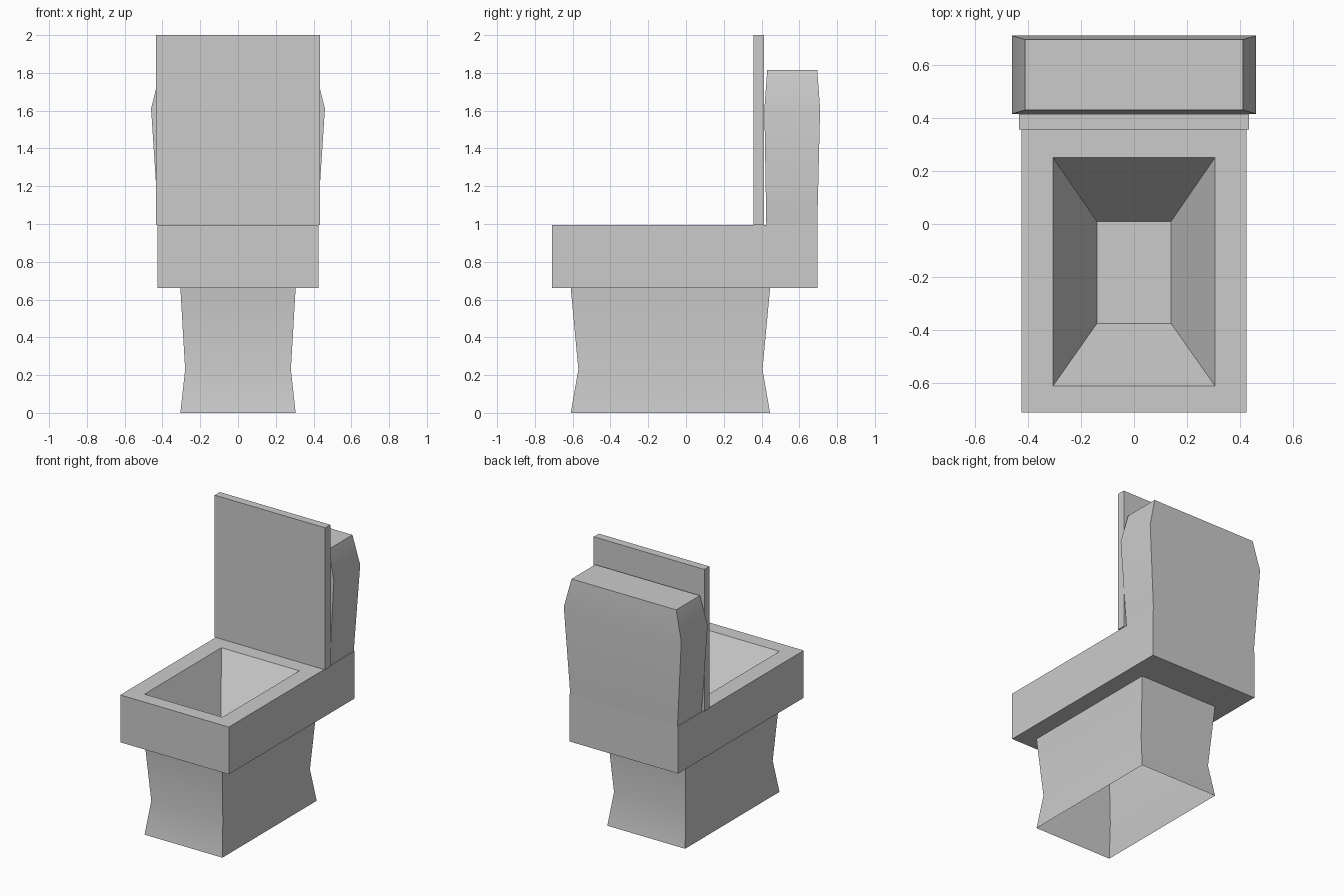
import bpy
import bmesh
from math import radians

cube = bpy.data.objects.get("Cube")
if cube:
    bpy.data.objects.remove(cube, do_unlink=True)

# Single ceramic colour
ceramic = bpy.data.materials.new("grey_ceramic")
ceramic.use_nodes = True
colour = (0.6, 0.6, 0.6, 1)
ceramic.diffuse_color = colour
ceramic.node_tree.nodes["Principled BSDF"].inputs["Base Color"].default_value = colour


def loft(name, rings, close_end=False):
    """Skin rectangular rings (half width, y front, y back, z); the first is capped."""
    bm = bmesh.new()
    loops = [[bm.verts.new(p) for p in
              ((-w, y0, z), (w, y0, z), (w, y1, z), (-w, y1, z))]
             for w, y0, y1, z in rings]
    bm.faces.new(loops[0])
    for a, b in zip(loops, loops[1:]):
        for j in range(4):
            k = (j + 1) % 4
            bm.faces.new((a[j], b[j], b[k], a[k]))
    if close_end:
        bm.faces.new(loops[-1][::-1])
    mesh = bpy.data.meshes.new(name)
    bm.to_mesh(mesh)
    bm.free()
    mesh.materials.append(ceramic)
    obj = bpy.data.objects.new(name, mesh)
    bpy.context.collection.objects.link(obj)
    bpy.ops.object.select_all(action="DESELECT")
    bpy.context.view_layer.objects.active = obj
    obj.select_set(True)
    bpy.ops.object.shade_smooth_by_angle(angle=radians(30))
    return obj


# Bowl, seat block and waisted pedestal as one shell, open underneath
loft("bowl_and_pedestal", [
    (0.14, -0.375, 0.01, 0.62),     # bowl floor
    (0.305, -0.61, 0.25, 0.995),    # bowl opening
    (0.425, -0.71, 0.695, 0.995),   # seat top
    (0.425, -0.71, 0.695, 0.66),    # seat underside
    (0.305, -0.61, 0.445, 0.66),    # pedestal top
    (0.28, -0.57, 0.405, 0.23),     # waist
    (0.305, -0.61, 0.445, 0.0),     # foot
])

# Water tank, bulging near the top
loft("tank", [
    (0.41, 0.43, 0.695, 1.815),
    (0.46, 0.415, 0.71, 1.61),
    (0.42, 0.425, 0.695, 0.995),
])

# Raised lid
loft("lid", [
    (0.433, 0.357, 0.414, 2.0),
    (0.433, 0.357, 0.414, 0.995),
], close_end=True)
